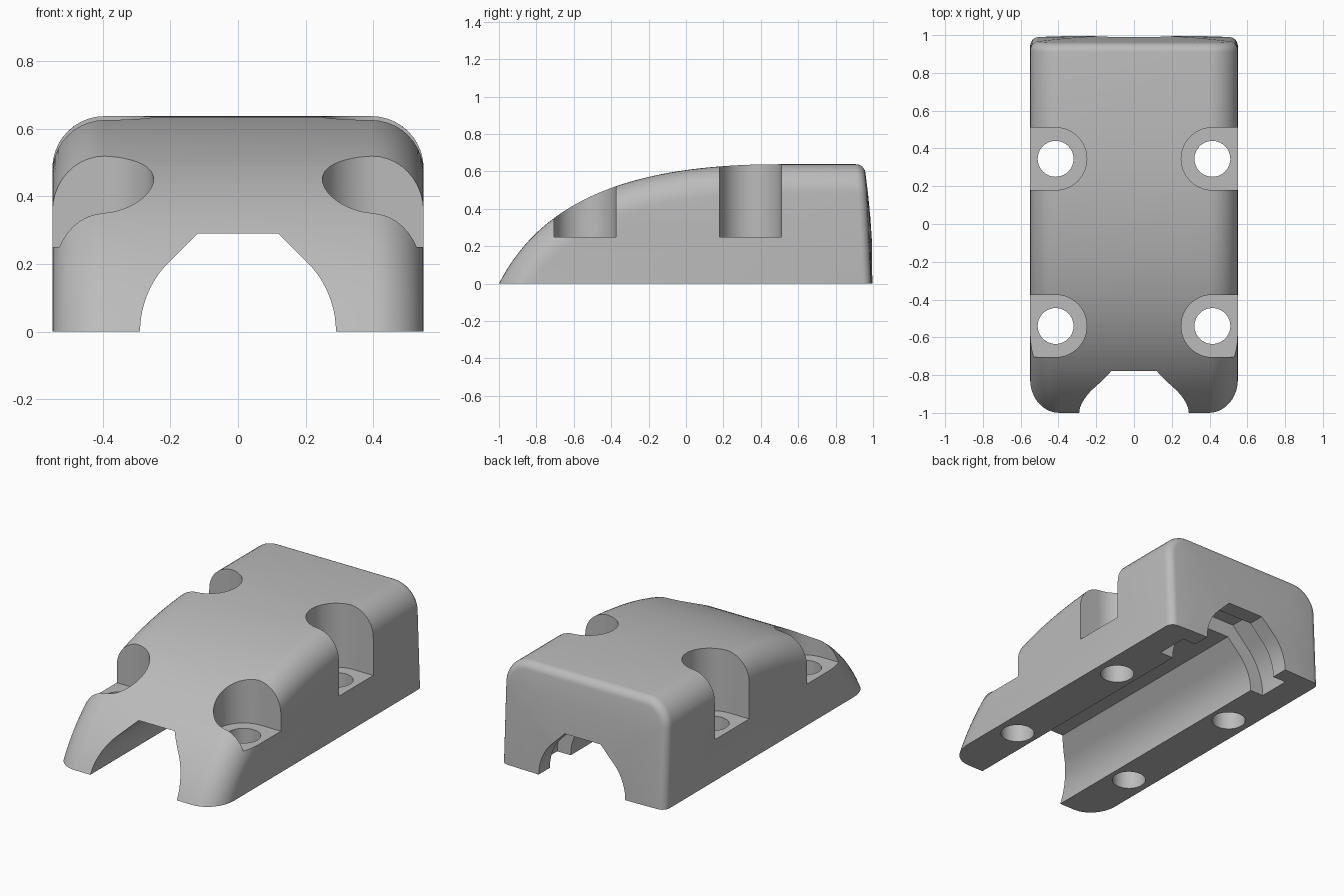
import bpy
import bmesh
from math import sin, cos, pi, sqrt
from mathutils import Vector
from mathutils.geometry import interpolate_bezier

cube = bpy.data.objects.get("Cube")
if cube:
    bpy.data.objects.remove(cube, do_unlink=True)

HALF_W, TOP, EDGE_R, BACK_R, UNDER = 0.55, 0.638, 0.155, 0.045, -0.1

grey = bpy.data.materials.new("plain grey")
grey.use_nodes = True
grey.diffuse_color = (0.5, 0.5, 0.5, 1)
grey.node_tree.nodes["Principled BSDF"].inputs["Base Color"].default_value = (0.5, 0.5, 0.5, 1)


def to_object(name, bm):
    bmesh.ops.recalc_face_normals(bm, faces=bm.faces)
    mesh = bpy.data.meshes.new(name)
    bm.to_mesh(mesh)
    bm.free()
    mesh.materials.append(grey)
    obj = bpy.data.objects.new(name, mesh)
    bpy.context.collection.objects.link(obj)
    return obj


def prism(name, outline, axis, lo, hi):
    """Extrude a closed 2D outline along y (outline in x, z) or z (outline in x, y)."""
    bm = bmesh.new()
    place = (lambda a, b, h: (a, h, b)) if axis == "y" else (lambda a, b, h: (a, b, h))
    low = [bm.verts.new(place(a, b, lo)) for a, b in outline]
    high = [bm.verts.new(place(a, b, hi)) for a, b in outline]
    bm.faces.new(low)
    bm.faces.new(high)
    n = len(outline)
    for i in range(n):
        j = (i + 1) % n
        bm.faces.new((low[i], low[j], high[j], high[i]))
    return to_object(name, bm)


def arc(cx, cy, r, start, end, steps):
    angles = [start + (end - start) * i / steps for i in range(steps + 1)]
    return [(cx + r * cos(a), cy + r * sin(a)) for a in angles]


def tunnel_outline(r):
    """Round sides running into 45 degree shoulders and a flat roof."""
    half = [(r, UNDER * 2)] + arc(0, 0, r, 0, pi / 4, 14) + [(r * (sqrt(2) - 1), r)]
    return half + [(-x, z) for x, z in reversed(half)]


def arch(inset):
    """Rounded back outline, shrunk by an inset."""
    w, t, r = HALF_W - inset, TOP - inset, EDGE_R - inset
    half = [(w, UNDER), (w, 0)] + arc(w - r, t - r, r, 0, pi / 2, 10)
    return half + [(-x, z) for x, z in half]


def back_y(x, z):
    return 1 - 0.04 * (max(z, 0) / TOP) ** 2 - 0.012 * (x / HALF_W) ** 2


# Body: sloping nose swept with a rounded edge, and a softly bulging back
path = interpolate_bezier(Vector((-1, 0)), Vector((-0.76, 0.47)),
                          Vector((-0.25, TOP)), Vector((0.5, TOP)), 40)
path = [Vector(p) for p in path]
slope = (path[1] - path[0]).normalized()
path = [path[0] - slope * 0.15] + path + [Vector((0.85, TOP))]
points = []
for i, p in enumerate(path):
    t = (path[min(i + 1, len(path) - 1)] - path[max(i - 1, 0)]).normalized()
    inward = Vector((t.y, -t.x))
    for k in range(11):
        a = k * pi / 20
        x = HALF_W - EDGE_R + EDGE_R * sin(a)
        q = p + inward * EDGE_R * (1 - cos(a))
        points += [(x, q.x, q.y), (-x, q.x, q.y)]
for k in range(7):
    a = k * pi / 12
    for x, z in arch(BACK_R * (1 - sin(a))):
        points.append((x, back_y(x, z) - BACK_R * (1 - cos(a)), z))
points = [p for p in points if p[1] < 0.86]
for k in range(7):
    a = k * pi / 12
    for x, z in arch(BACK_R * (1 - cos(a))):
        points.append((x, back_y(x, z) - BACK_R * (1 - sin(a)), z))
for s in (0.8, 0.6, 0.4, 0.2):
    for x, z in arch(BACK_R):
        x, z = x * s, z * s if z > 0 else z
        points.append((x, back_y(x, z), z))

bm = bmesh.new()
for p in points:
    bm.verts.new(p)
bmesh.ops.remove_doubles(bm, verts=bm.verts, dist=0.0005)
hull = bmesh.ops.convex_hull(bm, input=bm.verts)
loose = {v for v in bm.verts if not v.link_faces}
bmesh.ops.delete(bm, geom=list(loose), context="VERTS")
cut = bmesh.ops.bisect_plane(bm, geom=bm.verts[:] + bm.edges[:] + bm.faces[:],
                             plane_co=(0, 0, 0), plane_no=(0, 0, -1), clear_outer=True)
rim = [e for e in cut["geom_cut"] if isinstance(e, bmesh.types.BMEdge)]
bmesh.ops.holes_fill(bm, edges=rim, sides=0)
bmesh.ops.dissolve_limit(bm, angle_limit=0.005, verts=bm.verts, edges=bm.edges)
body = to_object("clamp_body", bm)

# Cutters: cable tunnel, collar groove, screw pockets and screw holes
cutters = [prism("tunnel_cutter", tunnel_outline(0.29), "y", -1.5, 1.5),
           prism("collar_groove_cutter", tunnel_outline(0.38), "y", 0.69, 0.89)]
for side in (-1, 1):
    for y in (-0.54, 0.345):
        pocket = [(0.8, y - 0.165)] + arc(0.415, y, 0.165, 1.5 * pi, 0.5 * pi, 32) + [(0.8, y + 0.165)]
        hole = arc(0.415, y, 0.095, 0, 2 * pi, 40)[:-1]
        cutters.append(prism("pocket_cutter", [(side * a, b) for a, b in pocket], "z", 0.25, 1))
        cutters.append(prism("hole_cutter", [(side * a, b) for a, b in hole], "z", -0.5, 0.5))

bpy.ops.object.select_all(action="DESELECT")
bpy.context.view_layer.objects.active = body
body.select_set(True)
for cutter in cutters:
    cutter.hide_render = True
    mod = body.modifiers.new(cutter.name, "BOOLEAN")
    mod.operation = "DIFFERENCE"
    mod.solver = "EXACT"
    mod.object = cutter
    bpy.ops.object.modifier_apply(modifier=mod.name)
    bpy.data.objects.remove(cutter, do_unlink=True)

bpy.ops.object.shade_smooth_by_angle(angle=pi / 6)
